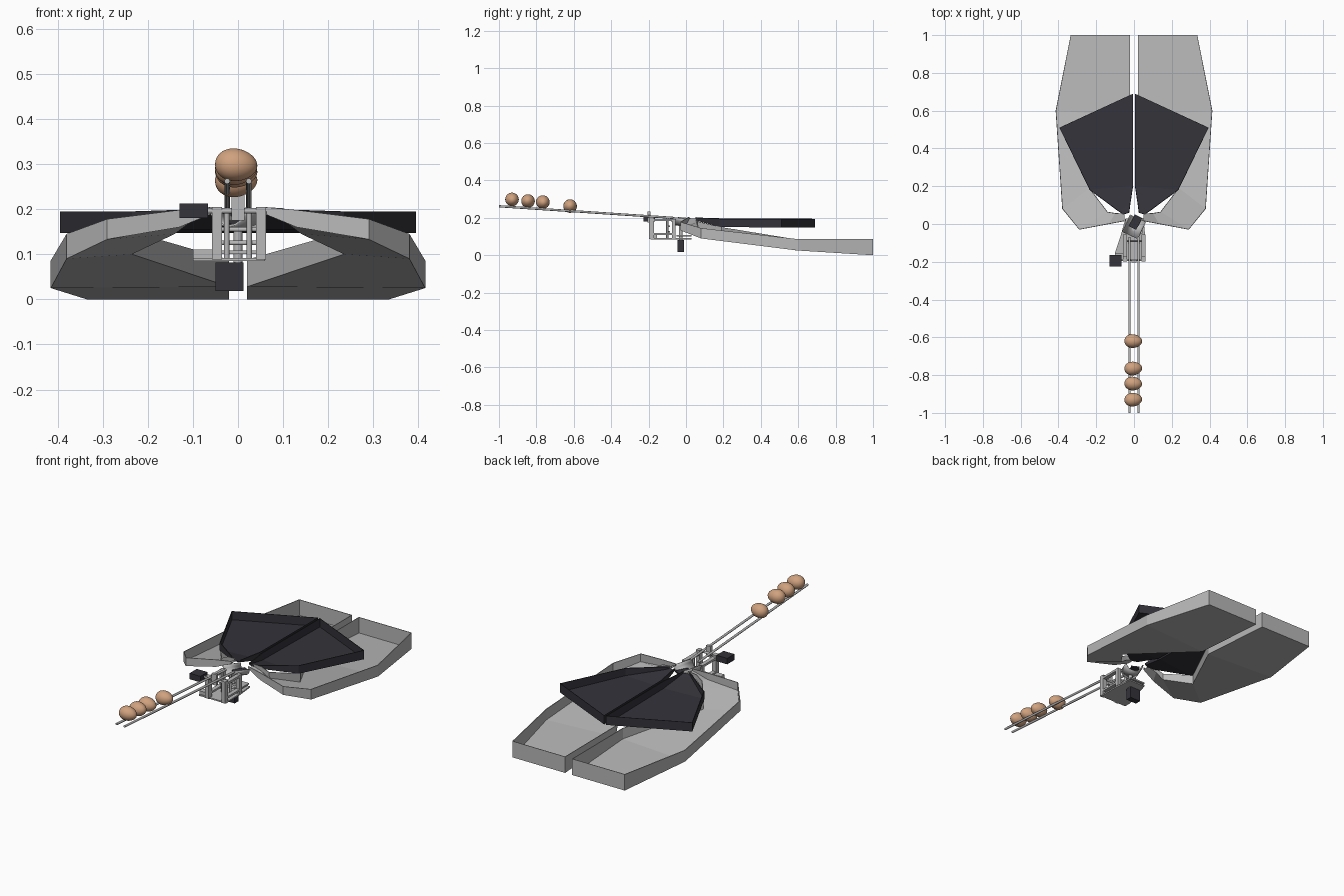
import bpy, bmesh, math
from mathutils import Vector

if "Cube" in bpy.data.objects:
    bpy.data.objects.remove(bpy.data.objects["Cube"])


def material(name, rgb):
    m = bpy.data.materials.new(name)
    m.use_nodes = True
    m.diffuse_color = (*rgb, 1)
    m.node_tree.nodes["Principled BSDF"].inputs["Base Color"].default_value = (*rgb, 1)
    return m


grey = material("light grey", (0.48, 0.48, 0.48))
dark = material("dark slate", (0.033, 0.033, 0.042))
tan = material("egg tan", (0.63, 0.36, 0.21))


def finish(name, bm, mat):
    mesh = bpy.data.meshes.new(name)
    bm.to_mesh(mesh)
    bm.free()
    mesh.materials.append(mat)
    ob = bpy.data.objects.new(name, mesh)
    bpy.context.collection.objects.link(ob)
    return ob


def box(name, x, y, z, mat=grey, turn=0, tilt=0):
    """Box from (low, high) ranges on each axis."""
    bm = bmesh.new()
    bmesh.ops.create_cube(bm, size=1)
    for v in bm.verts:
        for i, (lo, hi) in enumerate((x, y, z)):
            v.co[i] *= hi - lo
    ob = finish(name, bm, mat)
    ob.location = [(lo + hi) / 2 for lo, hi in (x, y, z)]
    ob.rotation_euler = (tilt, 0, math.radians(turn))
    return ob


def rod(name, a, b, r, mat=grey):
    a, b = Vector(a), Vector(b)
    bm = bmesh.new()
    bmesh.ops.create_cone(bm, cap_ends=True, segments=16, radius1=r, radius2=r, depth=(b - a).length)
    ob = finish(name, bm, mat)
    ob.location = (a + b) / 2
    ob.rotation_euler = (b - a).to_track_quat('Z', 'Y').to_euler()
    smooth(ob)
    return ob


def smooth(ob):
    bpy.ops.object.select_all(action='DESELECT')
    ob.select_set(True)
    bpy.context.view_layer.objects.active = ob
    bpy.ops.object.shade_smooth_by_angle()


def plate(name, outline, z0, z1, mat=grey):
    bm = bmesh.new()
    face = bm.faces.new([bm.verts.new((x, y, z0)) for x, y in outline])
    up = bmesh.ops.extrude_face_region(bm, geom=[face])["geom"]
    for v in up:
        if isinstance(v, bmesh.types.BMVert):
            v.co.z = z1
    bmesh.ops.recalc_face_normals(bm, faces=bm.faces)
    return finish(name, bm, mat)


def trays(name, rows, mat):
    """Mirrored open trays: each row is an inner and outer (x, y, floor z, rim z)."""
    bm = bmesh.new()
    ring = [[(bm.verts.new((x, y, lo)), bm.verts.new((x, y, hi))) for x, y, lo, hi in row] for row in rows]
    for (i0, o0), (i1, o1) in zip(ring, ring[1:]):
        bm.faces.new((i0[0], o0[0], o1[0], i1[0]))
        bm.faces.new((o0[0], o0[1], o1[1], o1[0]))
        bm.faces.new((i1[0], i1[1], i0[1], i0[0]))
    i, o = ring[-1]
    bm.faces.new((i[0], o[0], o[1], i[1]))
    bm.normal_update()
    ob = finish(name, bm, mat)
    ob.modifiers.new("Mirror", 'MIRROR')
    thick = ob.modifiers.new("Wall", 'SOLIDIFY')
    thick.thickness = 0.004
    thick.offset = 1
    return ob


# Large lower trays with chutes curling in to the hub
trays("lower_trays", [
    ((0.05, 0.055, 0.193, 0.205), (0.05, 0.015, 0.193, 0.205)),
    ((0.10, 0.058, 0.175, 0.202), (0.13, 0.0, 0.16, 0.198)),
    ((0.14, 0.065, 0.145, 0.18), (0.29, -0.03, 0.133, 0.178)),
    ((0.235, 0.19, 0.10, 0.15), (0.38, 0.08, 0.09, 0.145)),
    ((0.02, 0.57, 0.028, 0.088), (0.415, 0.6, 0.025, 0.086)),
    ((0.02, 1.0, 0.0, 0.087), (0.335, 1.0, 0.0, 0.087))], grey)

# Dark upper trays
trays("upper_trays", [
    ((0.025, 0.06, 0.19, 0.202), (0.055, 0.05, 0.19, 0.202)),
    ((0.02, 0.10, 0.18, 0.2), (0.08, 0.065, 0.182, 0.2)),
    ((0.005, 0.2, 0.155, 0.197), (0.235, 0.18, 0.152, 0.195)),
    ((0.005, 0.69, 0.147, 0.195), (0.395, 0.51, 0.147, 0.195))], dark)

# Feed rails
for side, s in (("left", 1), ("right", -1)):
    rod(side + "_rail", (s * 0.024, -1.0, 0.262), (s * 0.024, -0.07, 0.2), 0.006)

# Eggs, blunt at one end
for n, (y, z, turn) in enumerate(((-0.93, 0.298, 4), (-0.845, 0.29, -5), (-0.765, 0.284, 3), (-0.62, 0.263, -3))):
    bm = bmesh.new()
    bmesh.ops.create_uvsphere(bm, u_segments=32, v_segments=20, radius=1)
    for v in bm.verts:
        k = 0.036 * (1 - 0.1 * v.co.x)
        v.co = (v.co.x * 0.047, v.co.y * k, v.co.z * k)
    egg = finish(f"egg_{n + 1}", bm, tan)
    egg.location = (-0.004, y, z)
    egg.rotation_euler = (0, math.radians(turn), math.radians(turn))
    smooth(egg)

# Frame of the sorter
plate("base_plate", [(-0.1, -0.19), (0.06, -0.19), (0.06, -0.07), (0.05, 0.03),
                     (-0.045, 0.03), (-0.07, -0.06), (-0.1, -0.15)], 0.085, 0.092)
box("base_block", (-0.1, -0.055), (-0.185, -0.155), (0.092, 0.11))
for side, a, b in (("right", -0.058, -0.036), ("left", 0.04, 0.062)):
    box(side + "_front_post", (a, b), (-0.198, -0.172), (0.088, 0.205))
    box(side + "_rear_post", (a, b), (-0.075, -0.055), (0.092, 0.195))
    box(side + "_side_bar", (a, b), (-0.175, -0.06), (0.108, 0.118))
    box(side + "_top_bar", (a, b), (-0.19, -0.055), (0.182, 0.194))
for side, s in (("left", 1), ("right", -1)):
    rod(side + "_upright_rod", (s * 0.025, -0.1, 0.092), (s * 0.025, -0.1, 0.2), 0.006)
for n, z in enumerate((0.125, 0.155)):
    rod(f"cross_rod_{n + 1}", (-0.04, -0.09, z), (0.045, -0.09, z), 0.005)

# Egg stopper with its motor
rod("stopper_axle", (-0.07, -0.19, 0.196), (0.05, -0.19, 0.196), 0.006)
box("stopper_finger", (-0.014, 0.014), (-0.205, -0.19), (0.175, 0.234))
box("stopper_motor", (-0.13, -0.066), (-0.226, -0.165), (0.18, 0.212), dark)

# Turning diverter: half-pipe chute on a spindle
bm = bmesh.new()
arc = [(0.042 * math.cos(t), 0.205 + 0.04 * math.sin(t)) for t in (math.pi * (1 + i / 8) for i in range(9))]
ends = [[bm.verts.new((x, y, z - 0.1 * (y + 0.05))) for x, z in arc] for y in (-0.05, 0.05)]
for i in range(8):
    bm.faces.new((ends[0][i], ends[0][i + 1], ends[1][i + 1], ends[1][i]))
chute = finish("diverter_chute", bm, grey)
chute.rotation_euler.z = math.radians(-25)
chute.location = (0.0, -0.015, 0)
chute.modifiers.new("Wall", 'SOLIDIFY').thickness = 0.005
smooth(chute)
box("diverter_pad", (-0.014, 0.03), (-0.025, 0.045), (0.167, 0.175), dark, turn=-28)
rod("diverter_spindle", (0, -0.028, 0.08), (0, -0.028, 0.165), 0.01)
box("diverter_motor", (-0.05, 0.012), (-0.045, -0.012), (0.018, 0.082), dark)
box("diverter_bracket", (-0.045, 0.045), (-0.05, 0.03), (0.1, 0.108))
